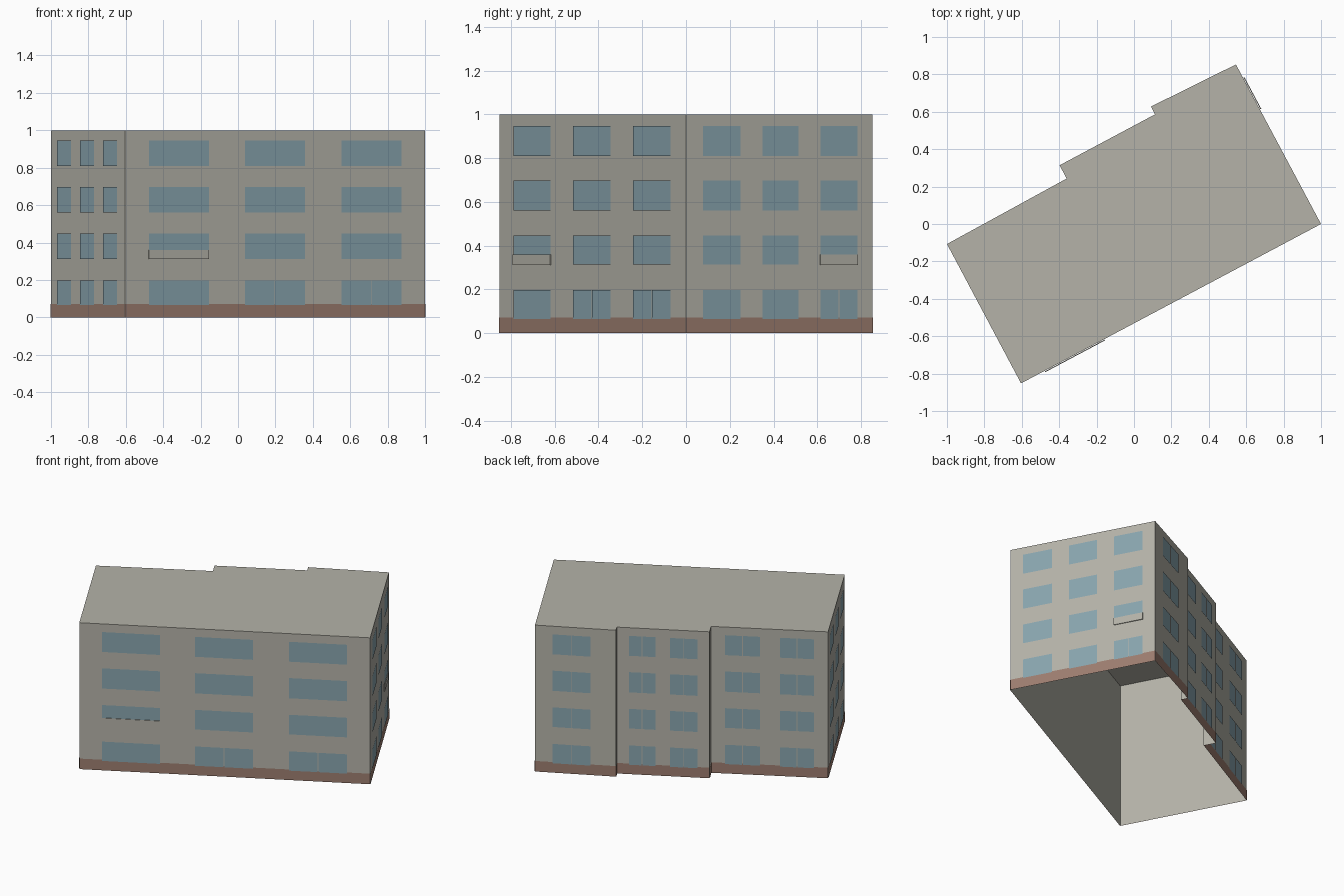
import bpy
import bmesh
from mathutils import Vector

cube = bpy.data.objects.get("Cube")
if cube:
    bpy.data.objects.remove(cube, do_unlink=True)


def material(name, colour):
    mat = bpy.data.materials.new(name)
    mat.use_nodes = True
    mat.diffuse_color = (*colour, 1)
    bsdf = mat.node_tree.nodes["Principled BSDF"]
    bsdf.inputs["Base Color"].default_value = (*colour, 1)
    bsdf.inputs["Roughness"].default_value = 0.9
    return mat


WALL = material("warm grey plaster", (0.46, 0.45, 0.395))
GLASS = material("blue grey glass", (0.25, 0.375, 0.425))
BASE = material("brown base", (0.335, 0.205, 0.16))


def finish(name, bm, mat):
    mesh = bpy.data.meshes.new(name)
    bm.to_mesh(mesh)
    bm.free()
    mesh.materials.append(mat)
    obj = bpy.data.objects.new(name, mesh)
    bpy.context.collection.objects.link(obj)
    return obj


# Footprint corners, counterclockwise from the front left of the plan
CORNERS = [Vector((x, y, 0)) for x, y in (
    (-0.604, -0.852), (1, 0), (0.545, 0.853), (0.091, 0.628),
    (0.112, 0.586), (-0.398, 0.314), (-0.36, 0.243), (-1, -0.107))]
WALLS = list(zip(CORNERS, CORNERS[1:] + CORNERS[:1]))
HEIGHT = 1.0
UP = Vector((0, 0, 1))


def plate(bm, wall, u0, u1, z0, z1, offset, thickness=0):
    """Rectangle parallel to a wall; u runs from 0 to 1 along the wall."""
    a, b = wall
    out = (b - a).cross(UP).normalized() * offset
    face = bm.faces.new([bm.verts.new(a.lerp(b, u) + out + UP * z)
                         for u, z in ((u0, z0), (u1, z0), (u1, z1), (u0, z1))])
    if thickness:
        result = bmesh.ops.extrude_face_region(bm, geom=[face], use_keep_orig=True)
        moved = [v for v in result["geom"] if isinstance(v, bmesh.types.BMVert)]
        bmesh.ops.translate(bm, verts=moved, vec=out.normalized() * thickness)
        bmesh.ops.recalc_face_normals(bm, faces=bm.faces)


# Building shell: walls and flat roof, open underneath
bm = bmesh.new()
low = [bm.verts.new(c) for c in CORNERS]
high = [bm.verts.new(c + UP * HEIGHT) for c in CORNERS]
for i in range(len(low)):
    j = (i + 1) % len(low)
    bm.faces.new((low[i], low[j], high[j], high[i]))
bm.faces.new(high)
finish("building_shell", bm, WALL)

# Base band around every wall
bm = bmesh.new()
for wall in WALLS:
    plate(bm, wall, 0, 1, 0, 0.072, 0.002)
finish("base_band", bm, BASE)

# Windows: wall name -> wall index, spans along the wall
FLOORS = [(0.065, 0.197), (0.313, 0.447), (0.56, 0.698), (0.81, 0.946)]
FACADES = {
    "front": (0, [(0.078, 0.278), (0.398, 0.598), (0.721, 0.921)]),
    "right": (1, [(0.09, 0.29), (0.407, 0.6), (0.717, 0.916)]),
    "back_outer": (2, [(0.22, 0.69)]),
    "back_middle": (4, [(0.13, 0.415), (0.576, 0.87)]),
    "back_inner": (6, [(0.12, 0.42), (0.59, 0.88)]),
    "left": (7, [(0.088, 0.277), (0.4, 0.59), (0.71, 0.9)]),
}
SPLIT_GROUND = {("front", 1), ("front", 2), ("right", 2)}
GAP = 0.005

for name, (index, spans) in FACADES.items():
    wall = WALLS[index]
    gap = GAP / (wall[1] - wall[0]).length
    bm = bmesh.new()
    for floor, (z0, z1) in enumerate(FLOORS):
        for column, (u0, u1) in enumerate(spans):
            split = name.startswith("back") or (
                floor == 0 and (name, column) in SPLIT_GROUND)
            if split:
                mid = (u0 + u1) / 2
                plate(bm, wall, u0, mid - gap / 2, z0, z1, 0.004)
                plate(bm, wall, mid + gap / 2, u1, z0, z1, 0.004)
            else:
                plate(bm, wall, u0, u1, z0, z1, 0.004)
    finish(name + "_windows", bm, GLASS)

# Thin parapet panels covering the lower part of two first floor windows
for name, column in (("front", 0), ("right", 2)):
    index, spans = FACADES[name]
    bm = bmesh.new()
    plate(bm, WALLS[index], *spans[column], 0.312, 0.36, 0.003, 0.005)
    finish(name + "_parapet_panel", bm, WALL)
